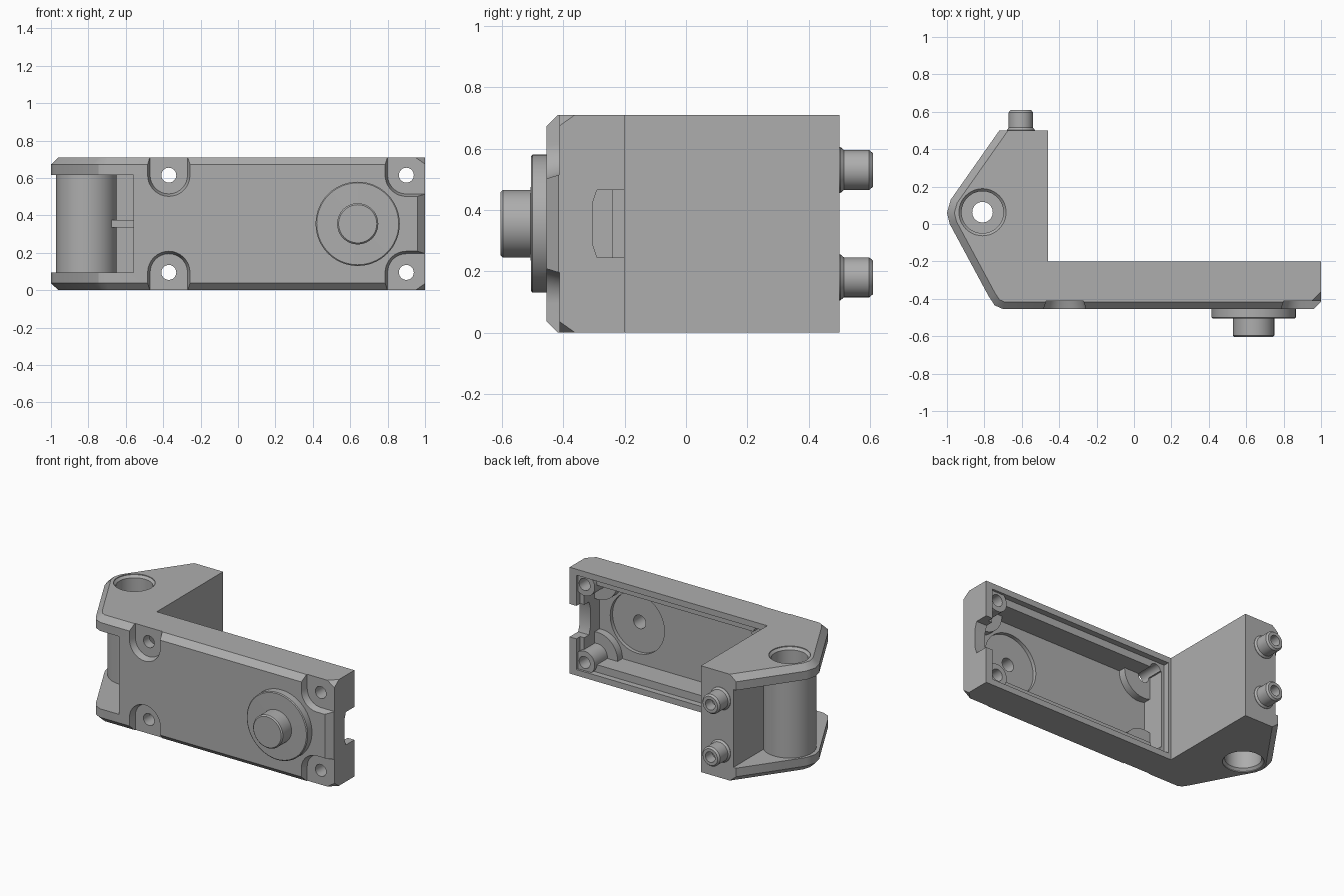
import bpy, bmesh
from math import sin, cos, pi, radians

old = bpy.data.objects.get("Cube")
if old:
    bpy.data.objects.remove(old)

grey = bpy.data.materials.new("plain grey")
grey.use_nodes = True
colour = (0.42, 0.42, 0.42, 1)
grey.diffuse_color = colour
grey.node_tree.nodes["Principled BSDF"].inputs["Base Color"].default_value = colour

H = 0.71          # total height
MID = H / 2


def loft(name, loops):
    """Closed solid through matching loops of points, capped at both ends."""
    bm = bmesh.new()
    rings = [[bm.verts.new(p) for p in loop] for loop in loops]
    n = len(rings[0])
    for a, b in zip(rings, rings[1:]):
        for i in range(n):
            j = (i + 1) % n
            bm.faces.new((a[i], a[j], b[j], b[i]))
    bm.faces.new(rings[0])
    bm.faces.new(rings[-1])
    bmesh.ops.recalc_face_normals(bm, faces=bm.faces)
    mesh = bpy.data.meshes.new(name)
    bm.to_mesh(mesh)
    bm.free()
    mesh.materials.append(grey)
    obj = bpy.data.objects.new(name, mesh)
    bpy.context.collection.objects.link(obj)
    return obj


def turned(name, axis, u, v, profile, sides=48):
    """Round solid on the y or z axis; profile is (radius, position) pairs."""
    loops = []
    for r, t in profile:
        ring = [(u + r * cos(2 * pi * i / sides), v + r * sin(2 * pi * i / sides)) for i in range(sides)]
        loops.append([(a, t, b) if axis == "y" else (a, b, t) for a, b in ring])
    return loft(name, loops)


def box(name, x0, x1, y0, y1, z0, z1):
    return loft(name, [[(x0, y0, z), (x1, y0, z), (x1, y1, z), (x0, y1, z)] for z in (z0, z1)])


def combine(tool, operation):
    mod = body.modifiers.new(operation.lower(), "BOOLEAN")
    mod.operation, mod.solver, mod.object = operation, "EXACT", tool
    bpy.context.view_layer.objects.active = body
    bpy.ops.object.modifier_apply(modifier=mod.name)
    bpy.data.objects.remove(tool)


def cut(tool):
    combine(tool, "DIFFERENCE")


def add(tool):
    combine(tool, "UNION")


# L-shaped body, chamfered along the front and around the hinge nose
outline = [(1, -.2), (1, -.415), (.96, -.455), (-.70, -.455), (-.745, -.435), (-.775, -.39),
           (-.985, 0), (-1, .06), (-.98, .13), (-.72, .5), (-.46, .5), (-.46, -.2)]
body = loft("bracket_body", [[(x, y, z) for x, y in outline] for z in (0, H)])
bm = bmesh.new()
bm.from_mesh(body.data)
rim = [(round(x, 3), round(y, 3)) for x, y in outline[1:10]]
edges = [e for e in bm.edges if abs(e.verts[0].co.z - e.verts[1].co.z) < .01
         and all((round(v.co.x, 3), round(v.co.y, 3)) in rim for v in e.verts)]
bmesh.ops.bevel(bm, geom=edges, offset=.038, segments=1, affect="EDGES", clamp_overlap=False)
bmesh.ops.recalc_face_normals(bm, faces=bm.faces)
bm.to_mesh(body.data)
bm.free()

# Hinge pocket between the two flanges
pocket = [(-.56, -.7), (-.56, .1), (-.70, .1), (-.70, .7), (-1.2, .7), (-1.2, -.7)]
cut(loft("pocket", [[(x, y, z) for x, y in pocket] for z in (.095, H - .095)]))

# Stepped hollow in the back of the long plate
cut(box("hollow_rim", -.44, .95, -.24, -.1, .04, H - .04))
cut(box("hollow", -.42, .92, -.4, -.1, .09, H - .09))

# Screw seats recessed in the front, with bulges behind them
seats = [(x, z, s) for x in (-.37, .9) for z, s in ((.095, -1), (H - .095, 1))]
for x, z, s in seats:
    corner = x > 0
    loops = []
    for y, r in ((-.412, .1), (-.47, .118)):
        sweep = pi / 2 if corner else pi
        arc = [(x - r * cos(sweep * i / 16), z - s * r * sin(sweep * i / 16)) for i in range(17)]
        far = 1.2 if corner else x + r
        ring = [(x - r, z + s * .3)] + arc + [(far, arc[-1][1]), (far, z + s * .3)]
        if not corner:
            ring.pop(-2)
        loops.append([(a, y, b) for a, b in ring])
    cut(loft("seat_cutter", loops))
    for r, top in ((.15, -.35),) + (((.075, -.215),) if corner else ()):
        disc = [(x + r * cos(pi * i / 20), z + r * sin(pi * i / 20)) for i in range(40)]
        disc = [(min(a, .97), min(max(b, .023), H - .023)) for a, b in disc]
        flat = []
        for p in disc:
            if p not in flat:
                flat.append(p)
        add(loft("seat_bulge", [[(a, y, b) for a, b in flat] for y in (-.406, top)]))

# Notch through the end wall
notch = [(-.1, .245), (-.29, .245), (-.305, .29), (-.305, .42), (-.29, .465), (-.1, .465)]
cut(loft("end_notch", [[(x, y, z) for y, z in notch] for x in (.85, 1.2)]))

# Pivot disc and stub on the front, dished behind
add(turned("pivot", "y", .64, MID, [(.225, -.43), (.225, -.5), (.219, -.505), (.11, -.506),
                                   (.11, -.597), (.102, -.605)], 64))
cut(turned("dish", "y", .64, MID, [(.2, -.3), (.2, -.425)], 64))
cut(turned("dish_hole", "y", .64, MID, [(.045, -.3), (.045, -.56)], 32))

# Hinge barrel and the rib tying it to the wall
add(turned("barrel", "z", -.81, .063, [(.162, .05), (.162, H - .05)], 64))
add(box("barrel_rib", -.75, -.53, -.03, .13, MID - .02, MID + .02))

# Hollow pegs on the arm end
for z in (.18, H - .18):
    add(turned("peg", "y", -.605, z, [(.075, .48), (.075, .503), (.065, .515), (.065, .597), (.055, .609)], 32))
    cut(turned("peg_bore", "y", -.605, z, [(.035, .54), (.035, .7)], 24))

# Barrel bore with a wide countersunk mouth at each end
cut(turned("bore", "z", -.81, .063, [(.055, -.1), (.055, H + .1)], 32))
for end, s in ((0, 1), (H, -1)):
    cut(turned("mouth", "z", -.81, .063, [(.126, end - s * .05), (.126, end + s * .005),
                                         (.112, end + s * .02), (.112, end + s * .2)]))

# Screw holes through the plate
for x, z, s in seats:
    cut(turned("screw_hole", "y", x, z, [(.04, -.7), (.04, -.1)], 24))

bpy.ops.object.select_all(action="DESELECT")
body.select_set(True)
bpy.context.view_layer.objects.active = body
bpy.ops.object.shade_smooth_by_angle(angle=radians(30))
